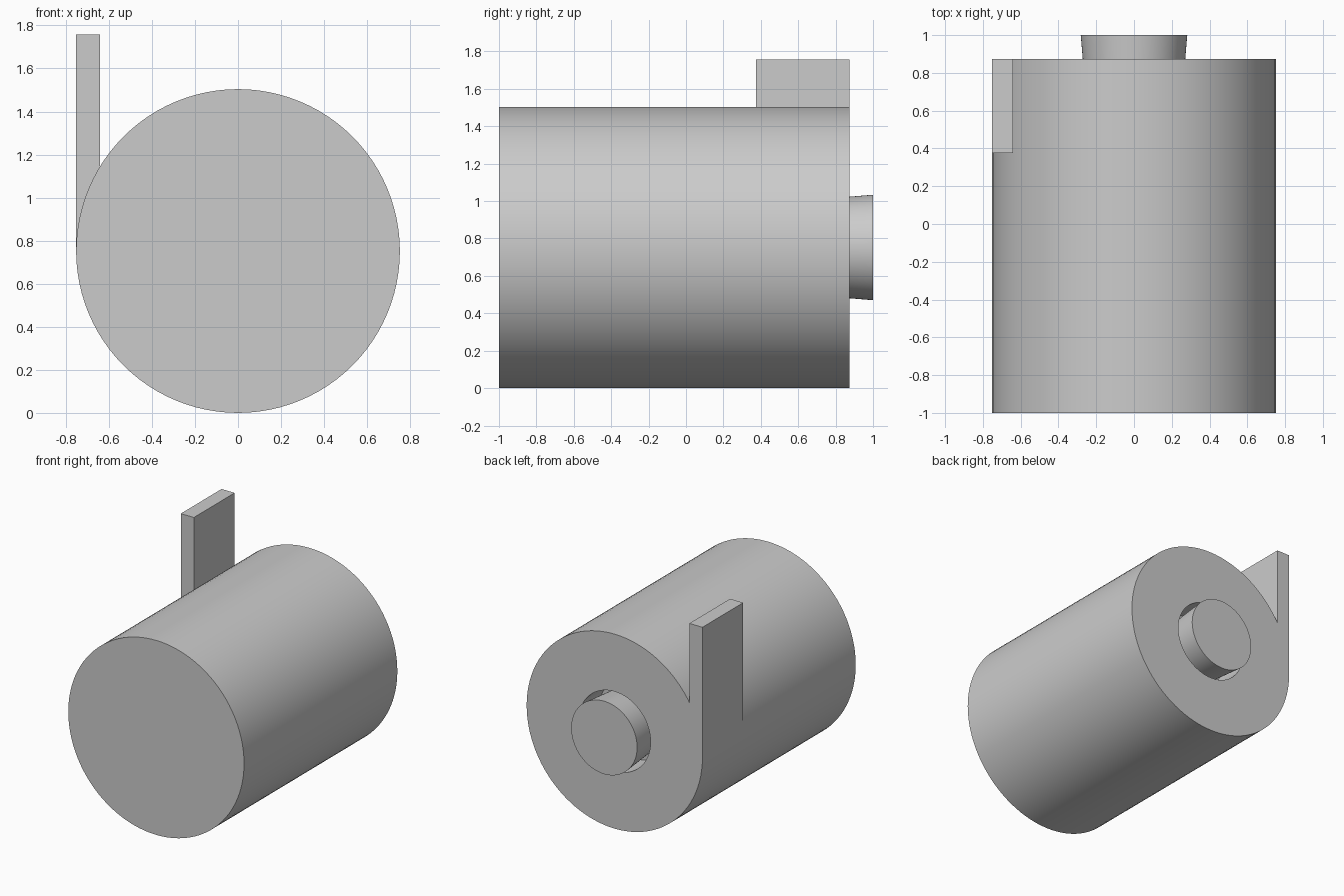
import bpy
import bmesh
import math
from mathutils import Matrix, Vector

cube = bpy.data.objects.get("Cube")
if cube:
    bpy.data.objects.remove(cube, do_unlink=True)

RADIUS = 0.752
BACK = 0.873
TOP = 1.758

grey = bpy.data.materials.new("plain grey")
grey.use_nodes = True
colour = (0.6, 0.6, 0.6, 1)
grey.diffuse_color = colour
grey.node_tree.nodes["Principled BSDF"].inputs["Base Color"].default_value = colour


def add_object(name, bm):
    bmesh.ops.recalc_face_normals(bm, faces=bm.faces)
    mesh = bpy.data.meshes.new(name)
    bm.to_mesh(mesh)
    bm.free()
    mesh.materials.append(grey)
    obj = bpy.data.objects.new(name, mesh)
    bpy.context.collection.objects.link(obj)
    return obj


def lathe(name, profile, steps=96):
    """Spin (radius, y) points about the horizontal axis of the drum."""
    bm = bmesh.new()
    verts = [bm.verts.new((r, y, RADIUS)) for r, y in profile]
    edges = [bm.edges.new(pair) for pair in zip(verts, verts[1:])]
    bmesh.ops.spin(bm, geom=verts + edges, cent=(0, 0, RADIUS), axis=(0, 1, 0),
                   angle=2 * math.pi, steps=steps)
    bmesh.ops.remove_doubles(bm, verts=bm.verts, dist=0.0005)
    obj = add_object(name, bm)
    bpy.ops.object.select_all(action="DESELECT")
    obj.select_set(True)
    bpy.context.view_layer.objects.active = obj
    bpy.ops.object.shade_smooth_by_angle(angle=math.radians(30))
    return obj


def box(name, low, high):
    low, high = Vector(low), Vector(high)
    bm = bmesh.new()
    bmesh.ops.create_cube(bm, size=1, matrix=Matrix.Translation((low + high) / 2)
                          @ Matrix.Diagonal((high - low).to_4d()))
    return add_object(name, bm)


# Drum with a round socket sunk into its back
SOCKET_FLOOR = 0.62
lathe("drum", [(0, -1), (RADIUS, -1), (RADIUS, BACK), (0.308, BACK),
               (0.308, SOCKET_FLOOR), (0, SOCKET_FLOOR)])

# Hub that flares slightly as it leaves the socket
lathe("hub", [(0, SOCKET_FLOOR), (0.25, SOCKET_FLOOR), (0.282, 1), (0, 1)])

# Upright tab, tangent to the side of the drum
box("tab", (-RADIUS, 0.375, RADIUS), (-0.64, BACK, TOP))
